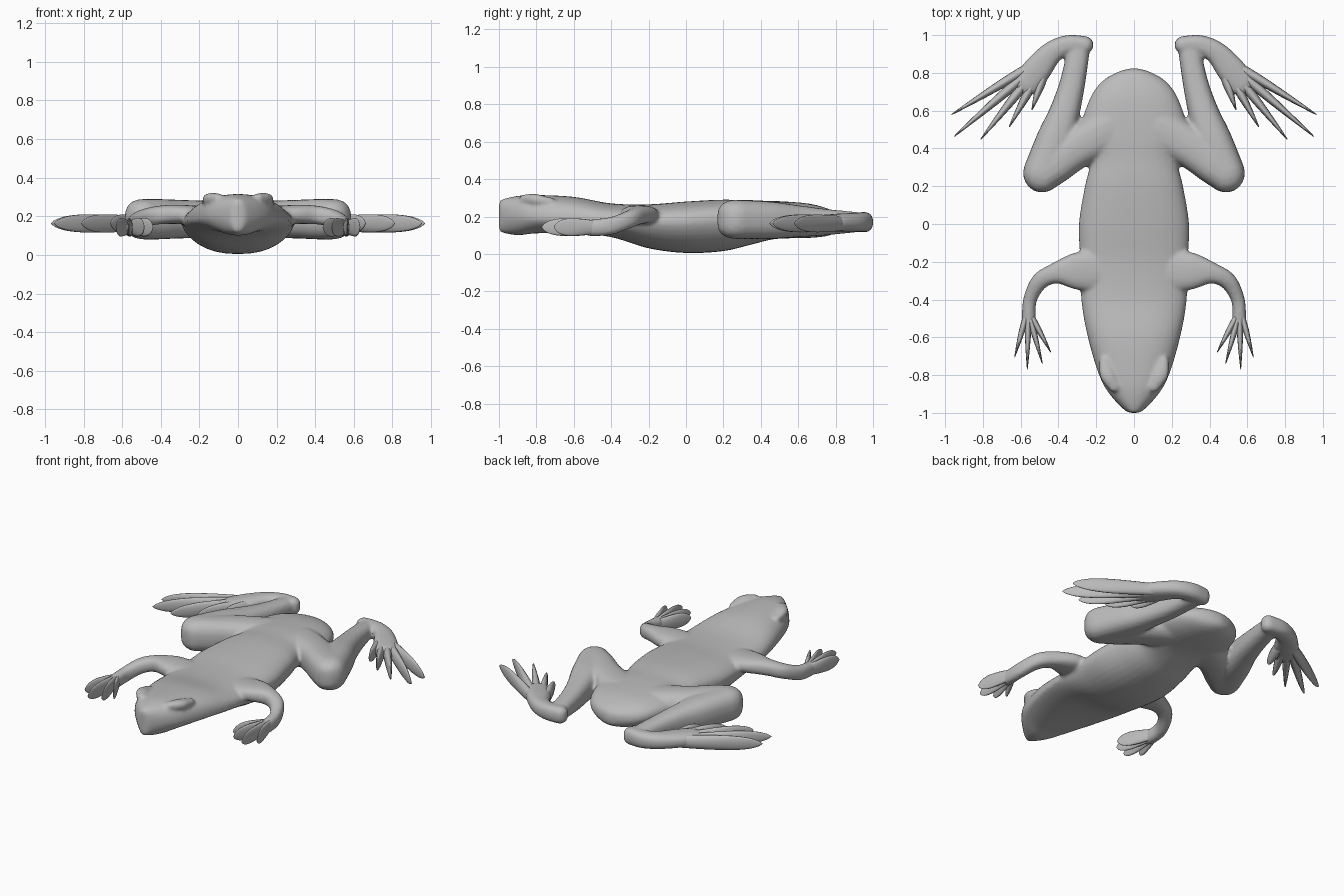
import bpy, bmesh, math
from mathutils import Vector

cube = bpy.data.objects.get("Cube")
if cube:
    bpy.data.objects.remove(cube, do_unlink=True)

skin = bpy.data.materials.new("grey_skin")
skin.use_nodes = True
skin.diffuse_color = (0.5, 0.5, 0.5, 1)
skin.node_tree.nodes["Principled BSDF"].inputs["Base Color"].default_value = (0.5, 0.5, 0.5, 1)


def smooth_rows(rows, steps):
    """Interpolate the control rows with a Catmull-Rom spline."""
    pts = [Vector(r) for r in rows]
    pts = [pts[0]] + pts + [pts[-1]]
    out = []
    for a, b, c, d in zip(pts, pts[1:], pts[2:], pts[3:]):
        for i in range(steps):
            t = i / steps
            out.append(b + (c - a) * (t / 2) + (a * 2 - b * 5 + c * 4 - d) * (t * t / 2)
                       + (b * 3 - a - c * 3 + d) * (t ** 3 / 2))
    return out + [pts[-1]]


def power(v, p):
    return math.copysign(abs(v) ** p, v)


def skin_rings(bm, rings):
    loops = [[bm.verts.new(p) for p in ring] for ring in rings]
    n = len(loops[0])
    for a, b in zip(loops, loops[1:]):
        for i in range(n):
            j = (i + 1) % n
            bm.faces.new((a[i], a[j], b[j], b[i]))
    bm.faces.new(loops[0])
    bm.faces.new(loops[-1])


def limb(bm, rows, side, steps=6, sides=20, roundness=0.8):
    """Rows are x, y, z, half width, half height; the ends are rounded."""
    path = smooth_rows(rows, steps)
    count = len(path)
    stations = []
    for i, row in enumerate(path):
        ahead, behind = path[min(i + 1, count - 1)], path[max(i - 1, 0)]
        way = Vector((ahead[0] - behind[0], ahead[1] - behind[1], 0)).normalized()
        stations.append((Vector(row[:3]), way, row[3], row[4]))

    def cap(station, sign):
        centre, way, w, h = station
        angles = [math.radians(a) for a in (20, 40, 60, 75, 87)]
        return [(centre + way * (sign * w * math.sin(a)), way, w * math.cos(a), h * math.cos(a) ** 0.6)
                for a in angles]

    stations = cap(stations[0], -1)[::-1] + stations + cap(stations[-1], 1)
    rings = []
    for centre, way, w, h in stations:
        across = Vector((-way.y, way.x, 0))
        ring = []
        for k in range(sides):
            a = math.tau * k / sides
            p = centre + across * (w * power(math.cos(a), roundness))
            p.z += h * power(math.sin(a), roundness)
            ring.append((p.x * side, p.y, p.z))
        rings.append(ring)
    skin_rings(bm, rings)


def finish(bm, name):
    bmesh.ops.recalc_face_normals(bm, faces=bm.faces)
    mesh = bpy.data.meshes.new(name)
    bm.to_mesh(mesh)
    bm.free()
    mesh.materials.append(skin)
    for poly in mesh.polygons:
        poly.use_smooth = True
    obj = bpy.data.objects.new(name, mesh)
    bpy.context.collection.objects.link(obj)
    return obj


# Trunk and head: y, half width, top, widest height, bottom
trunk = [
    (-1.0, 0.015, 0.27, 0.2, 0.13),
    (-0.985, 0.05, 0.29, 0.2, 0.115),
    (-0.9, 0.13, 0.31, 0.2, 0.1),
    (-0.8, 0.185, 0.315, 0.19, 0.11),
    (-0.6, 0.245, 0.305, 0.18, 0.11),
    (-0.4, 0.28, 0.27, 0.17, 0.09),
    (-0.2, 0.285, 0.265, 0.17, 0.03),
    (0.0, 0.292, 0.28, 0.17, 0.005),
    (0.2, 0.26, 0.29, 0.18, 0.015),
    (0.35, 0.23, 0.285, 0.18, 0.05),
    (0.48, 0.285, 0.283, 0.18, 0.08),
    (0.65, 0.24, 0.27, 0.18, 0.085),
    (0.75, 0.175, 0.245, 0.17, 0.095),
    (0.805, 0.085, 0.215, 0.165, 0.115),
    (0.824, 0.015, 0.18, 0.16, 0.14),
]
bm = bmesh.new()
rings = []
for y, w, top, mid, bottom in smooth_rows(trunk, 5):
    ring = []
    for k in range(36):
        a = math.tau * k / 36
        c, s = math.cos(a), math.sin(a)
        z = mid + (top - mid) * power(s, 0.8) if s > 0 else mid + (mid - bottom) * power(s, 1.25)
        ring.append((w * power(c, 0.85), y, z))
    rings.append(ring)
skin_rings(bm, rings)

# Limb paths on the left side: x, y, z, half width, half height
thigh = [(0.12, 0.5, 0.185, 0.12, 0.095), (0.3, 0.405, 0.185, 0.11, 0.1),
         (0.42, 0.31, 0.185, 0.1, 0.105), (0.485, 0.27, 0.185, 0.1, 0.105)]
shank = [(0.485, 0.27, 0.185, 0.103, 0.105), (0.415, 0.45, 0.18, 0.1, 0.1),
         (0.365, 0.6, 0.175, 0.08, 0.085), (0.325, 0.75, 0.17, 0.067, 0.07),
         (0.297, 0.9, 0.17, 0.06, 0.055)]
foot = [(0.262, 0.948, 0.17, 0.047, 0.055), (0.35, 0.948, 0.17, 0.052, 0.053),
        (0.435, 0.907, 0.17, 0.06, 0.05), (0.51, 0.82, 0.168, 0.075, 0.048),
        (0.56, 0.755, 0.166, 0.075, 0.045)]
arm = [(0.22, -0.25, 0.205, 0.11, 0.05), (0.32, -0.25, 0.21, 0.095, 0.05),
       (0.42, -0.262, 0.205, 0.055, 0.048), (0.5, -0.305, 0.185, 0.045, 0.048),
       (0.55, -0.4, 0.15, 0.036, 0.048), (0.557, -0.5, 0.14, 0.036, 0.045),
       (0.553, -0.53, 0.14, 0.034, 0.04)]
brow = [(0.105, -0.86, 0.292, 0.03, 0.026), (0.14, -0.8, 0.29, 0.04, 0.03),
        (0.155, -0.73, 0.28, 0.03, 0.022)]
for side in (1, -1):
    for path in (thigh, shank, foot, arm, brow):
        limb(bm, path, side)

# Fuse the trunk and limbs into one continuous skin
body = finish(bm, "body")
fuse = body.modifiers.new("fuse", 'REMESH')
fuse.mode = 'VOXEL'
fuse.voxel_size = 0.011
fuse.use_smooth_shade = True
relax = body.modifiers.new("relax", 'SMOOTH')
relax.factor = 0.5
relax.iterations = 4

# Toes and fingers: tall thin blades spreading from a shared root
toe_tips = [(0.965, 0.58), (0.95, 0.465), (0.81, 0.45), (0.66, 0.515), (0.54, 0.605)]
toe_roots = [(0.54, 0.84), (0.55, 0.81), (0.54, 0.79), (0.51, 0.79), (0.475, 0.8)]
finger_tips = [(0.632, -0.705), (0.565, -0.77), (0.485, -0.74), (0.44, -0.68)]
finger_roots = [(0.575, -0.5), (0.56, -0.5), (0.55, -0.5), (0.537, -0.5)]


def digits(name, side, roots, tips, z, width, height):
    blades = bmesh.new()
    for (rx, ry), (tx, ty) in zip(roots, tips):
        rows = [(rx + (tx - rx) * t, ry + (ty - ry) * t, z, width * w, height * h)
                for t, w, h in ((0, 1, 0.8), (0.3, 1, 0.95), (0.6, 0.7, 1), (0.82, 0.4, 0.8),
                                (0.95, 0.2, 0.42), (1, 0.1, 0.08))]
        limb(blades, rows, side, steps=4, sides=14, roundness=1)
    finish(blades, name)


for label, side in (("left", 1), ("right", -1)):
    digits(label + "_hind_toes", side, toe_roots, toe_tips, 0.163, 0.025, 0.048)
    digits(label + "_front_fingers", side, finger_roots, finger_tips, 0.143, 0.016, 0.048)
